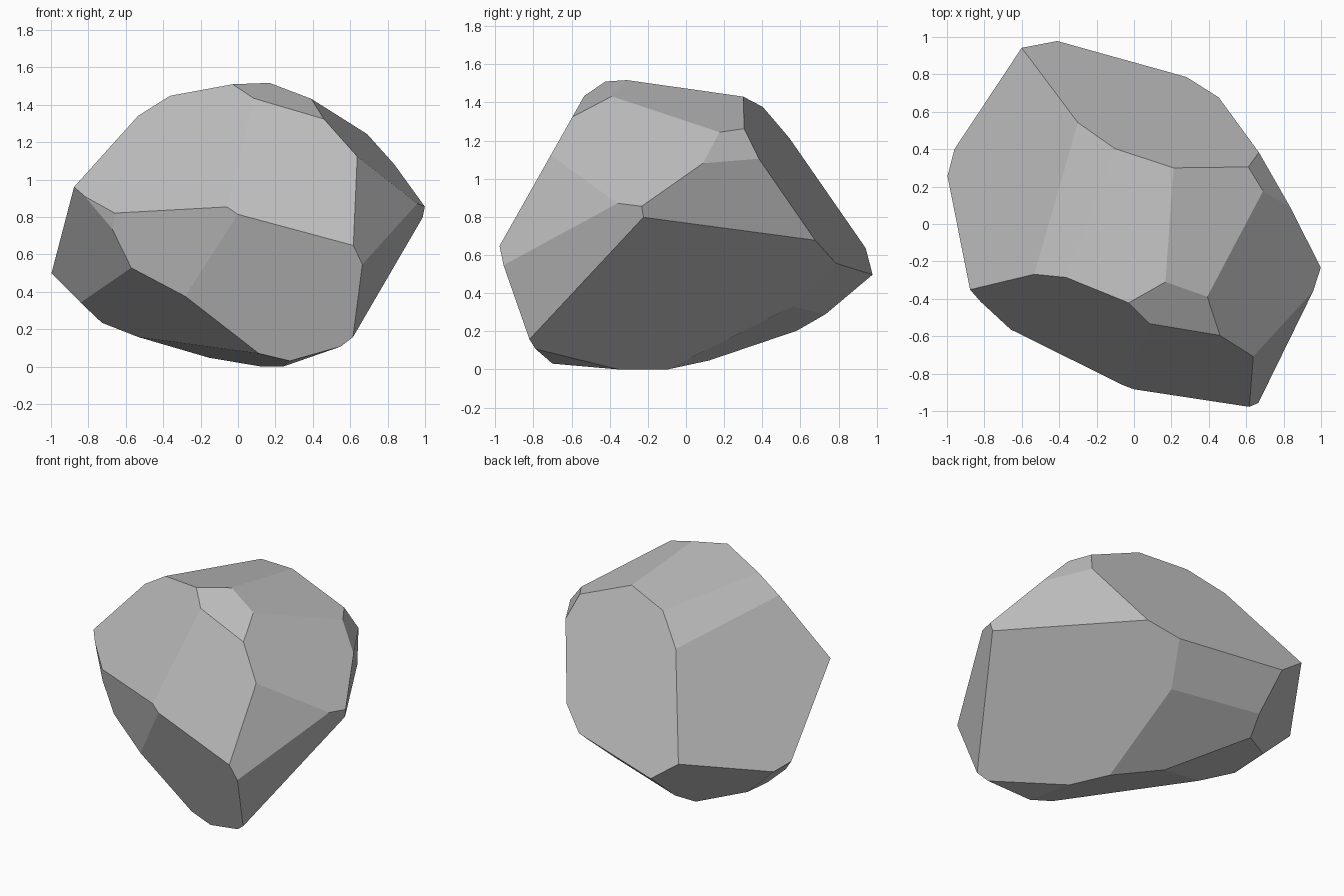
import bpy
import bmesh
from mathutils import Vector

default_cube = bpy.data.objects.get("Cube")
if default_cube:
    bpy.data.objects.remove(default_cube, do_unlink=True)

# Chisel cuts: outward direction of the flat facet, then its plane constant
front_cuts = {
    "middle of the front": (-.238, -1, -.319, .621),
    "left half of the front": (-.487, -1, -.159, .753),
    "narrow chip beside the left half": (-.968, -1, -.082, 1.134),
    "upper front slope, left": (-.534, -1, .696, 1.494),
    "upper front slope, right": (0, -1, .565, 1.349),
    "front right shoulder": (1.485, -1, .5, 2.222),
    "front right flank": (1, -.353, -.253, .862),
}
side_cuts = {
    "left flank": (-1, -.538, -.447, .632),
    "lower left chip": (-.96, .05, -1, .461),
    "long slope on the upper left": (-1.234, .514, 1, 1.871),
    "right flank": (1, .58, -.104, .774),
    "right undercut": (1, .459, -1.011, .069),
    "right shoulder": (1, -.195, 1, 1.909),
    "small right chip": (1, .522, .617, 1.555),
}
top_cuts = {
    "crown": (-.123, .151, 1, 1.459),
    "crown, left bevel": (-.594, .33, 1, 1.579),
    "crown, right bevel": (.419, .112, 1, 1.562),
    "crown, front bevel": (.22, -.451, 1, 1.703),
}
back_cuts = {
    "broad back slope": (.229, 1, .574, 1.175),
    "back left undercut": (-1, 1, -1.11, .826),
    "back right undercut": (.384, 1, -1.22, .203),
}
underside_cuts = {
    "underside, front left": (-.77, -.6, -1, .238),
    "underside, middle": (-.258, -.115, -1, -.031),
    "underside, front right": (.263, -.06, -1, .075),
    "underside, back right": (.218, .495, -1, -.03),
    "underside, back left": (-.324, .107, -1, .006),
}


def chisel(bm, cut):
    """Slice away everything beyond one facet plane and cap the opening."""
    normal = Vector(cut[:3])
    point = normal * (cut[3] / normal.length_squared)
    geometry = bm.verts[:] + bm.edges[:] + bm.faces[:]
    sliced = bmesh.ops.bisect_plane(bm, geom=geometry, dist=1e-5, plane_co=point,
                                    plane_no=normal, clear_outer=True)
    rim = [item for item in sliced["geom_cut"] if isinstance(item, bmesh.types.BMEdge)]
    if len(rim) > 2:
        bmesh.ops.contextual_create(bm, geom=rim)


# Rough block, larger than the finished stone
bm = bmesh.new()
bmesh.ops.create_cube(bm, size=6)
for group in (front_cuts, side_cuts, top_cuts, back_cuts, underside_cuts):
    for cut in group.values():
        chisel(bm, cut)
bmesh.ops.remove_doubles(bm, verts=bm.verts[:], dist=.002)
bmesh.ops.recalc_face_normals(bm, faces=bm.faces[:])

# Rest the stone on the ground
lowest = min(vert.co.z for vert in bm.verts)
bmesh.ops.translate(bm, verts=bm.verts[:], vec=(0, 0, -lowest))

mesh = bpy.data.meshes.new("rock")
bm.to_mesh(mesh)
bm.free()
mesh.shade_flat()

# Plain grey stone
stone = bpy.data.materials.new("grey stone")
stone.use_nodes = True
grey = (.5, .5, .5, 1)
stone.diffuse_color = grey
stone.node_tree.nodes["Principled BSDF"].inputs["Base Color"].default_value = grey
mesh.materials.append(stone)

rock = bpy.data.objects.new("rock", mesh)
bpy.context.scene.collection.objects.link(rock)
